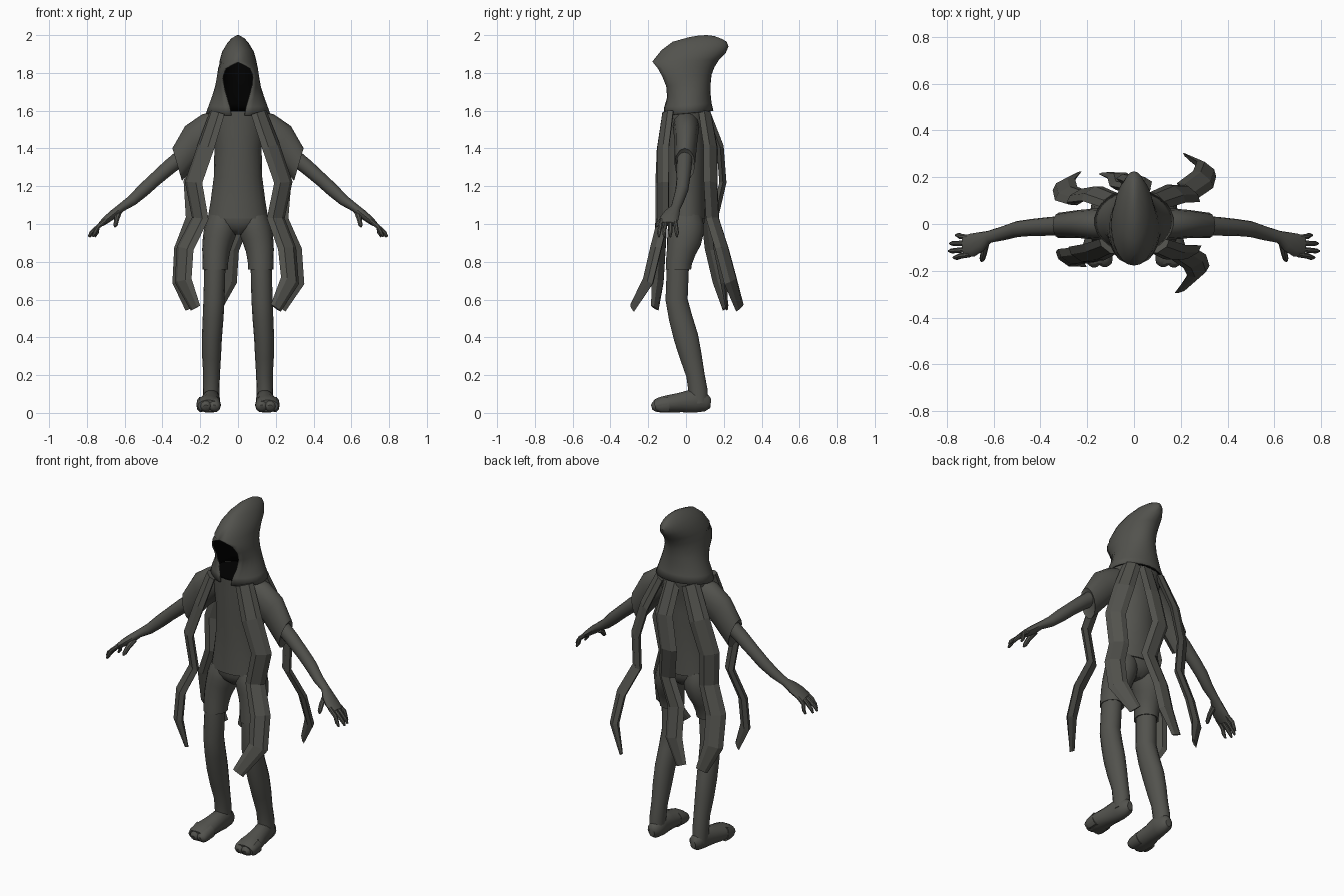
import bpy, bmesh, math
from mathutils import Vector


def material(name, rgb):
    m = bpy.data.materials.new(name)
    m.diffuse_color = (*rgb, 1)
    return m


GREY = material("dark grey cloth", (0.085, 0.085, 0.075))
BLACK = material("black", (0.0, 0.0, 0.0))


def finish(name, bm, mats, smooth=True, mirror=False):
    me = bpy.data.meshes.new(name)
    bm.to_mesh(me)
    bm.free()
    for m in mats:
        me.materials.append(m)
    ob = bpy.data.objects.new(name, me)
    bpy.context.collection.objects.link(ob)
    if smooth:
        bpy.ops.object.select_all(action='DESELECT')
        ob.select_set(True)
        bpy.context.view_layer.objects.active = ob
        bpy.ops.object.shade_smooth_by_angle(angle=math.radians(40))
    if mirror:
        mod = ob.modifiers.new("mirror", 'MIRROR')
        mod.use_mirror_merge = False
    return ob


def circle(n):
    return [(math.cos(2 * math.pi * i / n), math.sin(2 * math.pi * i / n)) for i in range(n)]


def add_tube(bm, path, side, profile):
    """Sweep a profile along (x, y, z, half width along side, half width across[, direction])."""
    pts = [Vector(p[:3]) for p in path]
    rings = []
    for i, p in enumerate(path):
        t = pts[min(i + 1, len(pts) - 1)] - pts[max(i - 1, 0)]
        t = (Vector(p[5]) if len(p) > 5 else t).normalized()
        a = Vector(side)
        a = (a - t * a.dot(t)).normalized()
        b = t.cross(a)
        rings.append([bm.verts.new(pts[i] + a * (u * p[3]) + b * (v * p[4])) for u, v in profile])
    n = len(profile)
    for r, s in zip(rings, rings[1:]):
        for j in range(n):
            bm.faces.new((r[j], r[(j + 1) % n], s[(j + 1) % n], s[j]))
    bm.faces.new(rings[0])
    bm.faces.new(rings[-1])


def tube(name, paths, side, n=12, mirror=False, mat=GREY, profile=None, smooth=True):
    bm = bmesh.new()
    for path in paths:
        add_tube(bm, path, side, profile or circle(n))
    bmesh.ops.recalc_face_normals(bm, faces=bm.faces)
    return finish(name, bm, [mat], smooth, mirror)


X, Y = (1, 0, 0), (0, 1, 0)

# Hood: rings from front point (y, z) to back point (y, z), half width, half opening
hood_rings = [
    (-.12, 1.575, .145, 1.60, .17, .036), (-.115, 1.62, .135, 1.64, .155, .044),
    (-.10, 1.67, .13, 1.69, .136, .06), (-.105, 1.73, .13, 1.74, .12, .078),
    (-.125, 1.78, .135, 1.79, .111, .085), (-.15, 1.825, .15, 1.83, .105, .066),
    (-.178, 1.86, .175, 1.87, .097, 0), (-.13, 1.92, .21, 1.905, .084, 0),
    (-.07, 1.965, .225, 1.94, .06, 0), (.02, 1.99, .215, 1.965, .038, 0),
    (.07, 1.998, .19, 1.98, .02, 0), (.11, 2.0, .15, 1.995, .006, 0)]
bm = bmesh.new()
grid, M = [], 24
for yf, zf, yb, zb, w, o in hood_rings:
    t0 = math.asin(o / w)
    row = []
    for j in range(M + 1):
        t = t0 + (2 * math.pi - 2 * t0) * j / M
        f = (1 + math.cos(t)) / (1 + math.cos(t0))
        row.append(bm.verts.new((w * math.sin(t), yb + (yf - yb) * f, zb + (zf - zb) * f)))
    grid.append(row)
for r, s in zip(grid, grid[1:]):
    for j in range(M):
        bm.faces.new((r[j], r[j + 1], s[j + 1], s[j]))
bm.faces.new(grid[-1][:-1])
bmesh.ops.remove_doubles(bm, verts=bm.verts, dist=0.0005)
hood = finish("hood", bm, [GREY, BLACK])
sol = hood.modifiers.new("black lining", 'SOLIDIFY')
sol.thickness, sol.offset = 0.008, -1
sol.material_offset, sol.material_offset_rim = 1, 0

# Dark floor inside the hood
tube("hood_inner_floor", [[(0, .01, 1.596, .152, .121), (0, .01, 1.601, .15, .119)]], X, 20, mat=BLACK)

# Shirt with yoke and sleeves
tube("shirt", [[(0, 0, 1.03, .16, .106), (0, 0, 1.12, .145, .103), (0, 0, 1.25, .128, .102),
                (0, 0, 1.4, .125, .108), (0, 0, 1.5, .14, .108), (0, .01, 1.585, .152, .12),
                (0, .01, 1.595, .151, .12)]], X, 20)
end = (.96, 0, -.28)
tube("sleeves", [[(.08, 0, 1.53, .07, .075), (.15, 0, 1.50, .068, .09, (.9, 0, -.45)),
                  (.235, 0, 1.435, .06, .095, (.88, 0, -.47)), (.322, -.006, 1.315, .054, .09, end),
                  (.314, -.006, 1.318, .045, .07, end)]], Y, 12, True)

# Arms, hands, fingers and thumbs
tube("arms", [[(.27, -.005, 1.375, .042, .044), (.36, -.01, 1.305, .04, .04), (.44, -.015, 1.235, .036, .036),
               (.5, -.022, 1.18, .034, .035), (.56, -.04, 1.125, .03, .029), (.62, -.055, 1.085, .026, .022),
               (.655, -.075, 1.055, .042, .024), (.69, -.09, 1.028, .05, .021),
               (.725, -.095, 1.0, .045, .015)]], Y, 12, True)
digits = []
for y0, y1, tip in [(-.058, -.048, .76), (-.083, -.083, .785), (-.108, -.115, .79), (-.13, -.143, .77)]:
    digits.append([(.70, y0, 1.02, .012, .013), (.742, (y0 + y1) / 2, .985, .012, .012),
                   (tip - .012, y1, .953, .011, .011), (tip, y1, .932, .005, .006)])
digits.append([(.635, -.08, 1.055, .018, .018), (.642, -.125, 1.025, .014, .014),
               (.648, -.15, .997, .012, .012), (.652, -.158, .985, .005, .005)])
tube("fingers", digits, (.2, 1, .2), 8, True)

# Shorts: the legs meet in the middle, the waist fills the crotch
tube("shorts_waist", [[(0, 0, 1.045, .153, .099), (0, 0, 1.01, .155, .098), (0, 0, .975, .1, .085),
                       (0, 0, .945, .03, .05)]], X, 20)
tube("shorts_legs", [[(.08, 0, 1.04, .075, .084), (.086, 0, 1.0, .083, .096), (.095, -.002, .96, .087, .098),
                      (.107, -.01, .91, .081, .093), (.116, -.024, .86, .074, .08), (.12, -.037, .8, .068, .071),
                      (.121, -.04, .76, .067, .069, (0, 0, -1)),
                      (.121, -.04, .766, .055, .058, (0, 0, -1))]], X, 14, True)

# Legs
tube("legs", [[(.122, -.042, .8, .056, .06), (.127, -.05, .6, .056, .06), (.132, -.028, .5, .055, .064),
               (.138, 0, .4, .053, .067), (.14, .025, .3, .05, .06), (.14, .05, .2, .044, .05),
               (.142, .063, .12, .044, .052), (.143, .068, .05, .042, .05)]], X, 14, True)

# Feet with toes
feet = [[(.137, .13, .05, .018, .025), (.138, .11, .052, .038, .045), (.14, .05, .066, .046, .066),
         (.149, -.03, .055, .052, .053), (.156, -.1, .047, .064, .047), (.157, -.14, .042, .064, .041),
         (.157, -.165, .037, .056, .032)]]
tube("feet", feet, X, 14, True)
tube("toes", [[(x, -.09, .046, r, .042), (x, y + .03, .038, r, .036), (x, y + .01, .033, r * .85, .026),
               (x, y, .03, r * .45, .013)]
              for x, y, r in [(.125, -.18, .034), (.17, -.182, .032), (.196, -.163, .024)]], X, 10, True)

# Hanging ragged strips: lens-like section swept down a bent path
lens = [(1, 0), (.5, 1), (-.5, 1), (-1, 0), (-.5, -1), (.5, -1)]
strips = {
    "front_left_strip": (-35, [(-.11, -.095), (-.17, -.12), (-.235, -.13), (-.20, -.13), (-.28, -.14),
                               (-.29, -.15), (-.225, -.165)]),
    "front_right_strip": (30, [(.11, -.095), (.175, -.12), (.24, -.12), (.20, -.12), (.26, -.16),
                               (.275, -.2), (.20, -.285)]),
    "back_right_strip": (-40, [(.10, .10), (.18, .13), (.24, .13), (.225, .14), (.295, .19),
                               (.31, .235), (.23, .285)]),
    "back_left_strip": (30, [(-.10, .10), (-.18, .13), (-.24, .12), (-.23, .11), (-.29, .13),
                             (-.30, .17), (-.25, .21)]),
    "back_middle_strip": (0, [(.01, .11), (.02, .18), (-.02, .195), (.02, .15), (-.05, .165),
                              (-.06, .20), (-.12, .215)]),
}
heights = [1.59, 1.41, 1.22, 1.03, .87, .70, .555]
widths = [.05, .057, .056, .054, .056, .055, .034]
for name, (ang, xy) in strips.items():
    a = math.radians(ang)
    path = [(x, y, z, w, .006 if z < .6 else .019) for (x, y), z, w in zip(xy, heights, widths)]
    tube(name, [path], (math.cos(a), math.sin(a), 0), profile=lens, smooth=False)
